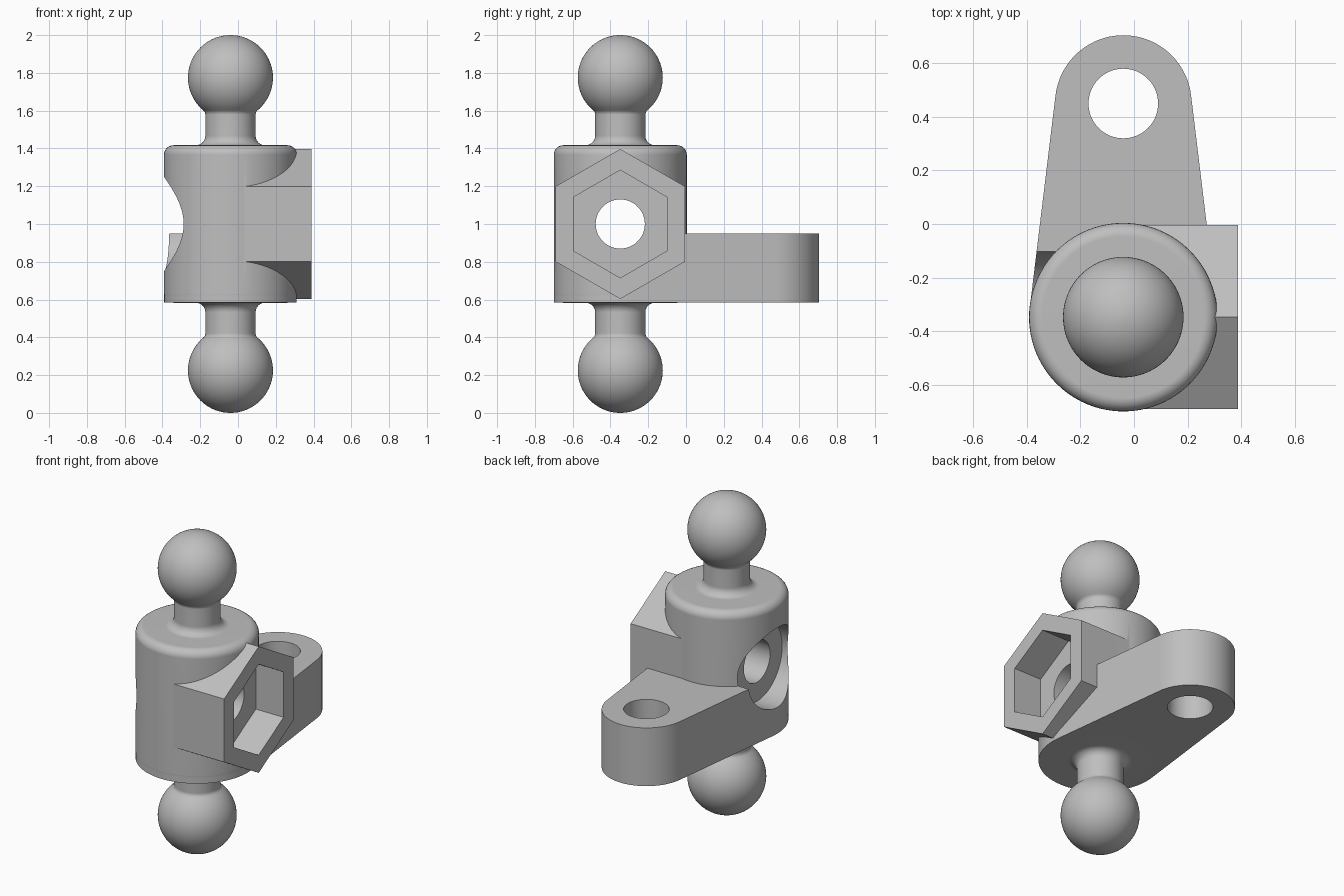
import bpy, bmesh
from math import sin, cos, asin, acos, pi, radians, degrees

cube = bpy.data.objects.get("Cube")
if cube:
    bpy.data.objects.remove(cube, do_unlink=True)

CX, CY, MID = -0.04, -0.348, 1.0      # post axis and mid height
BODY_R, HALF_H = 0.352, 0.417
NECK_R, BALL_R, BALL_Z = 0.133, 0.225, 0.775
ARM_R, ARM_Y = 0.255, 0.45
ROUND = 0.05

grey = bpy.data.materials.new("plain grey")
grey.use_nodes = True
colour = (0.52, 0.52, 0.52, 1)
grey.diffuse_color = colour
grey.node_tree.nodes["Principled BSDF"].inputs["Base Color"].default_value = colour


def arc(cu, cv, r, start, end, steps):
    angles = [radians(start + (end - start) * i / steps) for i in range(steps + 1)]
    return [(cu + r * cos(a), cv + r * sin(a)) for a in angles]


def ring(cu, cv, r, sides, start=0):
    return arc(cu, cv, r, start, start + 360, sides)[:-1]


def finish(name, bm):
    bmesh.ops.recalc_face_normals(bm, faces=bm.faces)
    mesh = bpy.data.meshes.new(name)
    bm.to_mesh(mesh)
    bm.free()
    mesh.materials.append(grey)
    obj = bpy.data.objects.new(name, mesh)
    bpy.context.collection.objects.link(obj)
    return obj


def prism(name, outline, low, high, axis, bevel=0):
    """Extrude a flat outline along X or Z, optionally rounding both rims."""
    bm = bmesh.new()
    place = (lambda u, v, t: (t, u, v)) if axis == "X" else (lambda u, v, t: (u, v, t))
    a, b = [[bm.verts.new(place(u, v, t)) for u, v in outline] for t in (low, high)]
    caps = [bm.faces.new(a), bm.faces.new(b)]
    for i in range(len(a)):
        j = (i + 1) % len(a)
        bm.faces.new((a[i], a[j], b[j], b[i]))
    if bevel:
        rims = list({e for f in caps for e in f.edges})
        bmesh.ops.bevel(bm, geom=rims, offset=bevel, segments=6, profile=0.5, affect="EDGES")
    return finish(name, bm)


def lathe(name, profile, sides):
    bm = bmesh.new()
    verts = [bm.verts.new((CX + r, CY, z)) for r, z in profile]
    edges = [bm.edges.new(p) for p in zip(verts, verts[1:])]
    bmesh.ops.spin(bm, geom=verts + edges, cent=(CX, CY, 0), axis=(0, 0, 1),
                   angle=2 * pi, steps=sides)
    bmesh.ops.remove_doubles(bm, verts=bm.verts, dist=0.0001)
    return finish(name, bm)


# Turned post: rounded barrel, filleted neck and ball, mirrored about mid height
fillet = 0.03
tilt = degrees(acos((NECK_R + fillet) / (BALL_R + fillet)))
drop = (BALL_R + fillet) * sin(radians(tilt))
half = arc(BODY_R - ROUND, HALF_H - ROUND, ROUND, 0, 90, 6)
half += arc(NECK_R + ROUND, HALF_H + ROUND, ROUND, 270, 180, 6)
half += arc(NECK_R + fillet, BALL_Z - drop, fillet, 180, 180 - tilt, 4)
half += arc(0, BALL_Z, BALL_R, -tilt, 90, 28)[1:]
half[-1] = (0, BALL_Z + BALL_R)
profile = [(r, MID - z) for r, z in reversed(half)] + [(r, MID + z) for r, z in half]
mount = lathe("ball_mount", profile, 96)

# Tapered side arm: tangent outline around two circles
base_r = BODY_R - 0.001
lean = degrees(asin((base_r - ARM_R) / (ARM_Y - CY)))
outline = arc(CX, ARM_Y, ARM_R, lean, 180 - lean, 40)
outline += arc(CX, CY, base_r, 180 - lean, 360 + lean, 48)
arm = prism("side_arm", outline, MID - HALF_H + 0.001, 0.95, "Z", ROUND)

# Hexagonal boss
boss = prism("hex_boss", ring(CY, MID, 0.397, 6, 30), CX, 0.388, "X")

# Cutters
cutters = [
    prism("socket_cutter", ring(CY, MID, 0.285, 6, 30), 0.195, 0.6, "X"),
    prism("bolt_hole_cutter", ring(CY, MID, 0.13, 64), -0.7, 0.7, "X"),
    prism("counterbore_cutter", ring(CY, MID, 0.25, 80), -0.7, -0.25, "X"),
    prism("arm_hole_cutter", ring(CX, ARM_Y, 0.13, 64), 0.3, 1.3, "Z"),
]

# Join the solids, then cut the openings
helpers = [(arm, "UNION"), (boss, "UNION")] + [(c, "DIFFERENCE") for c in cutters]
for helper, operation in helpers:
    helper.hide_render = True
    mod = mount.modifiers.new(helper.name, "BOOLEAN")
    mod.operation = operation
    mod.solver = "EXACT"
    mod.object = helper
graph = bpy.context.evaluated_depsgraph_get()
solid = bpy.data.meshes.new_from_object(mount.evaluated_get(graph))
mount.modifiers.clear()
mount.data = solid
for helper, _ in helpers:
    bpy.data.objects.remove(helper, do_unlink=True)
solid.materials.clear()
solid.materials.append(grey)
for face in solid.polygons:
    face.material_index = 0

# Smooth shading with crisp machined edges
bpy.ops.object.select_all(action="DESELECT")
mount.select_set(True)
bpy.context.view_layer.objects.active = mount
bpy.ops.object.shade_smooth_by_angle(angle=radians(30))
weighted = mount.modifiers.new("clean_normals", "WEIGHTED_NORMAL")
weighted.keep_sharp = True
